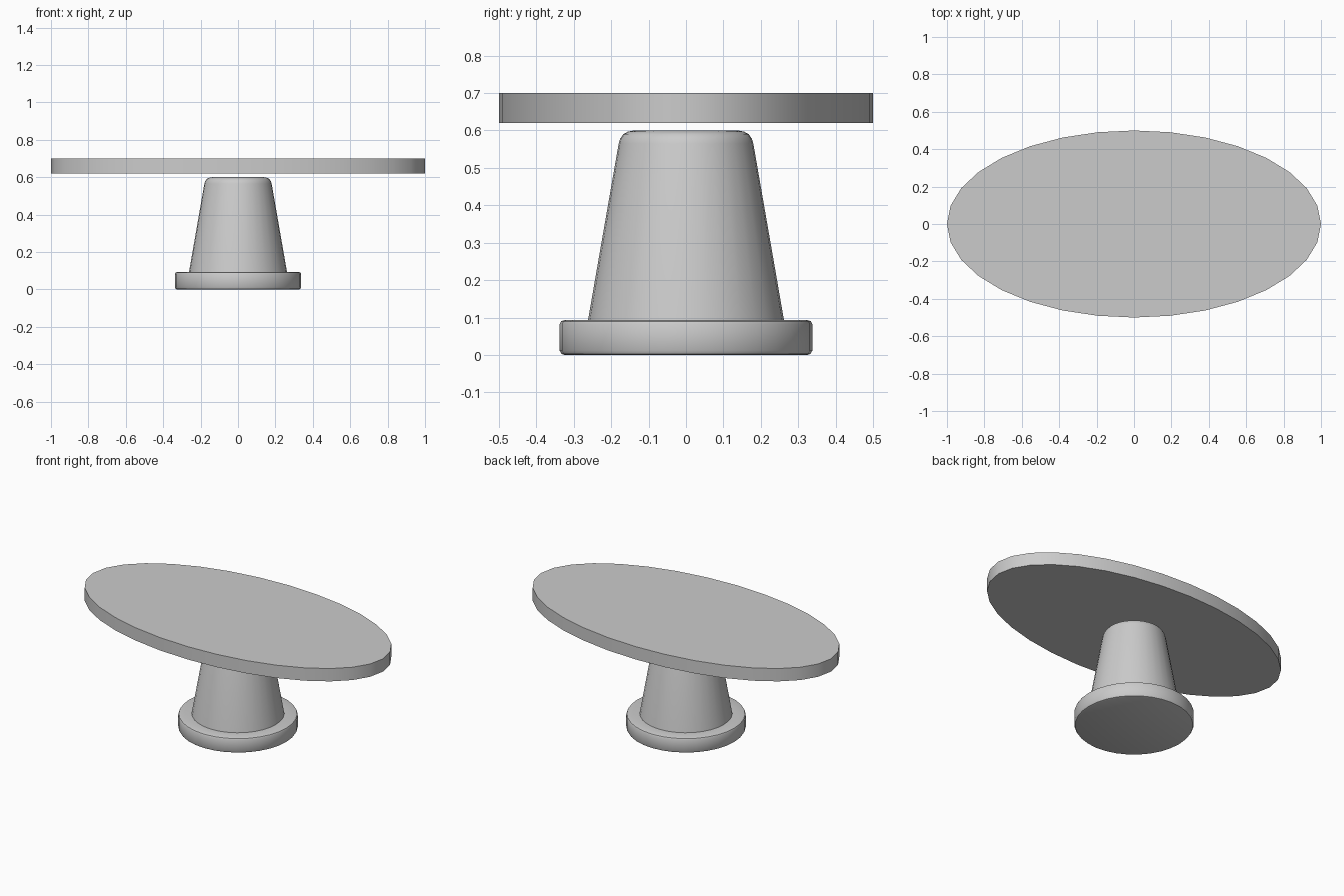
import bpy, bmesh, math

if "Cube" in bpy.data.objects:
    bpy.data.objects.remove(bpy.data.objects["Cube"])


def lathe(name, profile, segments=32, sx=1.0, sy=1.0):
    """Revolve an (r, z) profile around z and cap both ends."""
    bm = bmesh.new()
    rings = []
    for r, z in profile:
        rings.append([bm.verts.new((sx * r * math.cos(2 * math.pi * i / segments),
                                    sy * r * math.sin(2 * math.pi * i / segments), z))
                      for i in range(segments)])
    for a, b in zip(rings, rings[1:]):
        for i in range(segments):
            j = (i + 1) % segments
            bm.faces.new((a[i], a[j], b[j], b[i]))
    bm.faces.new(rings[0][::-1])
    bm.faces.new(rings[-1])
    mesh = bpy.data.meshes.new(name)
    bm.to_mesh(mesh)
    bm.free()
    obj = bpy.data.objects.new(name, mesh)
    bpy.context.collection.objects.link(obj)
    bpy.ops.object.select_all(action='DESELECT')
    obj.select_set(True)
    bpy.context.view_layer.objects.active = obj
    bpy.ops.object.shade_smooth_by_angle(angle=math.radians(40))
    return obj


# Oval top
lathe("table_top", [(1, 0.62), (1, 0.70)], sx=1.0, sy=0.5)

# Round foot and tapered column with softened rims
lathe("pedestal", [
    (0.325, 0.0), (0.333, 0.003), (0.338, 0.012),
    (0.338, 0.082), (0.334, 0.09), (0.325, 0.093),
    (0.262, 0.093), (0.18, 0.565), (0.176, 0.578),
    (0.168, 0.59), (0.155, 0.597), (0.14, 0.60),
])
